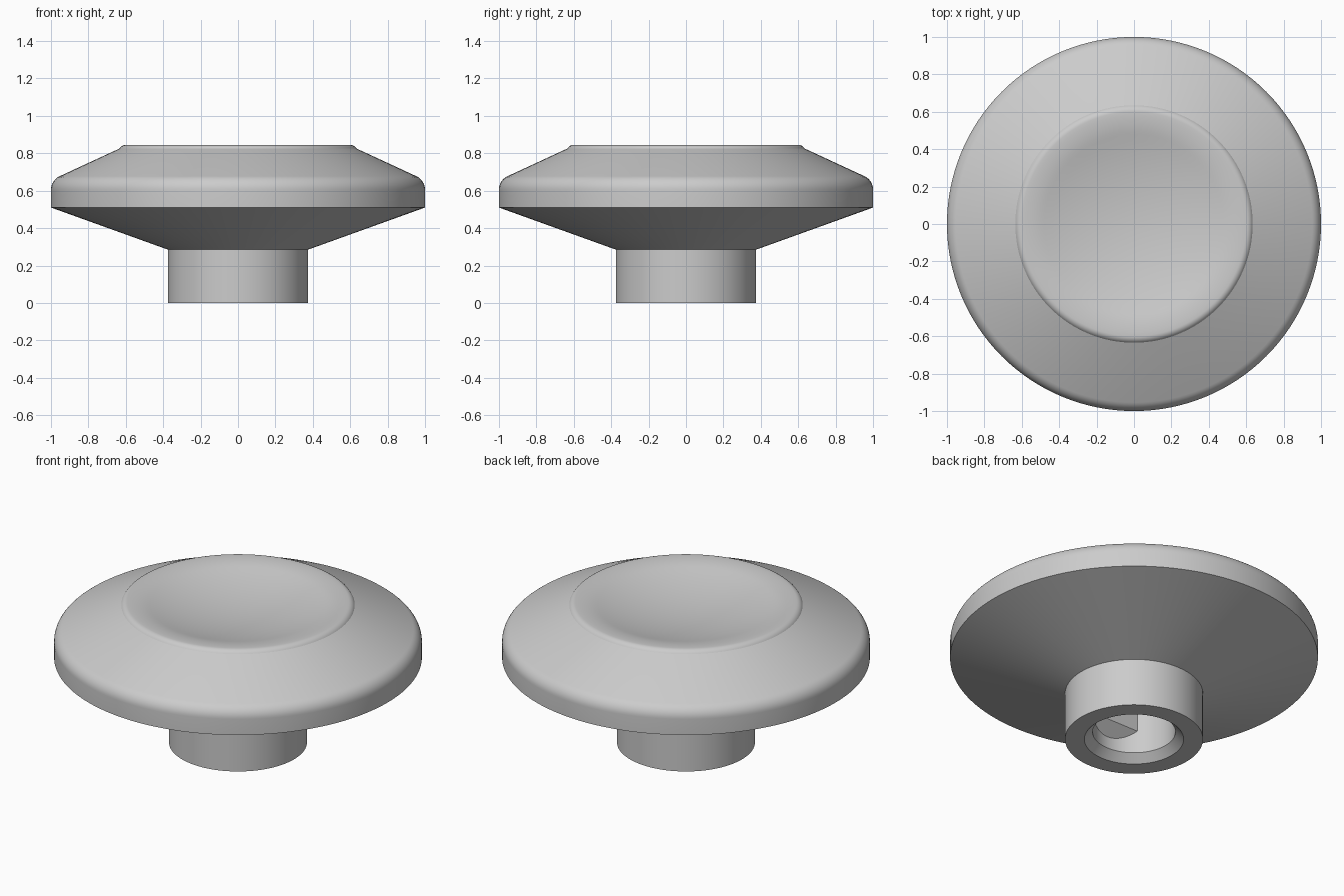
import bpy, bmesh, math
from mathutils import Vector

cube = bpy.data.objects.get("Cube")
if cube:
    bpy.data.objects.remove(cube, do_unlink=True)

grey = bpy.data.materials.new("light_grey")
grey.use_nodes = True
colour = (0.6, 0.6, 0.6, 1)
grey.diffuse_color = colour
grey.node_tree.nodes["Principled BSDF"].inputs["Base Color"].default_value = colour


def finish(bm, name, smooth=True):
    bmesh.ops.recalc_face_normals(bm, faces=bm.faces)
    mesh = bpy.data.meshes.new(name)
    bm.to_mesh(mesh)
    bm.free()
    mesh.materials.append(grey)
    obj = bpy.data.objects.new(name, mesh)
    bpy.context.collection.objects.link(obj)
    if smooth:
        bpy.ops.object.select_all(action='DESELECT')
        obj.select_set(True)
        bpy.context.view_layer.objects.active = obj
        bpy.ops.object.shade_smooth_by_angle(angle=math.radians(30))
    return obj


def arc(cx, cz, radius, start, end, steps):
    """Points (radius, height) along an arc, angles in degrees."""
    angles = [math.radians(start + (end - start) * i / steps) for i in range(steps + 1)]
    return [(cx + radius * math.cos(a), cz + radius * math.sin(a)) for a in angles]


def lathe(name, profile, segments=128):
    bm = bmesh.new()
    verts = [bm.verts.new((r, 0, z)) for r, z in profile]
    edges = [bm.edges.new(pair) for pair in zip(verts, verts[1:])]
    bmesh.ops.spin(bm, geom=verts + edges, cent=(0, 0, 0), axis=(0, 0, 1),
                   angle=math.tau, steps=segments, use_duplicate=False)
    bmesh.ops.remove_doubles(bm, verts=bm.verts, dist=0.0005)
    return finish(bm, name)


# Finger dish: soft lip turning down, then a shallow spherical bowl
rim_r, rim_z, bowl_r, slope = 0.60, 0.845, 0.48, math.radians(15)
lip_radius = (rim_r - bowl_r) / math.sin(slope)
bowl_radius = bowl_r / math.sin(slope)
lip = arc(rim_r, rim_z - lip_radius, lip_radius, 90, 105, 6)
bowl = arc(0, lip[-1][1] + bowl_radius * math.cos(slope), bowl_radius, -75, -90, 12)
bowl[-1] = (0, bowl[-1][1])

# Knob body: bore, chamfered mouth, stem, flared underside, rounded edge, rim
profile = [(0, 0.55), (0.225, 0.55), (0.225, 0.045), (0.27, 0),
           (0.375, 0), (0.375, 0.285), (1, 0.51)]
profile += arc(0.92, 0.605, 0.08, 0, 65, 8)
profile += arc(0.60, 0.805, 0.04, 30, 90, 6)
profile += lip[1:] + bowl[1:]
lathe("knob_body", profile)

# Flat key on one side of the bore, with a sloped lower end
bm = bmesh.new()
section = [(-0.16, 0.18), (-0.16, 0.58), (-0.30, 0.58), (-0.30, 0.04)]
face = bm.faces.new([bm.verts.new((-0.165, y, z)) for y, z in section])
new = bmesh.ops.extrude_face_region(bm, geom=[face])["geom"]
bmesh.ops.translate(bm, vec=Vector((0.33, 0, 0)),
                    verts=[v for v in new if isinstance(v, bmesh.types.BMVert)])
finish(bm, "bore_key", smooth=False)
